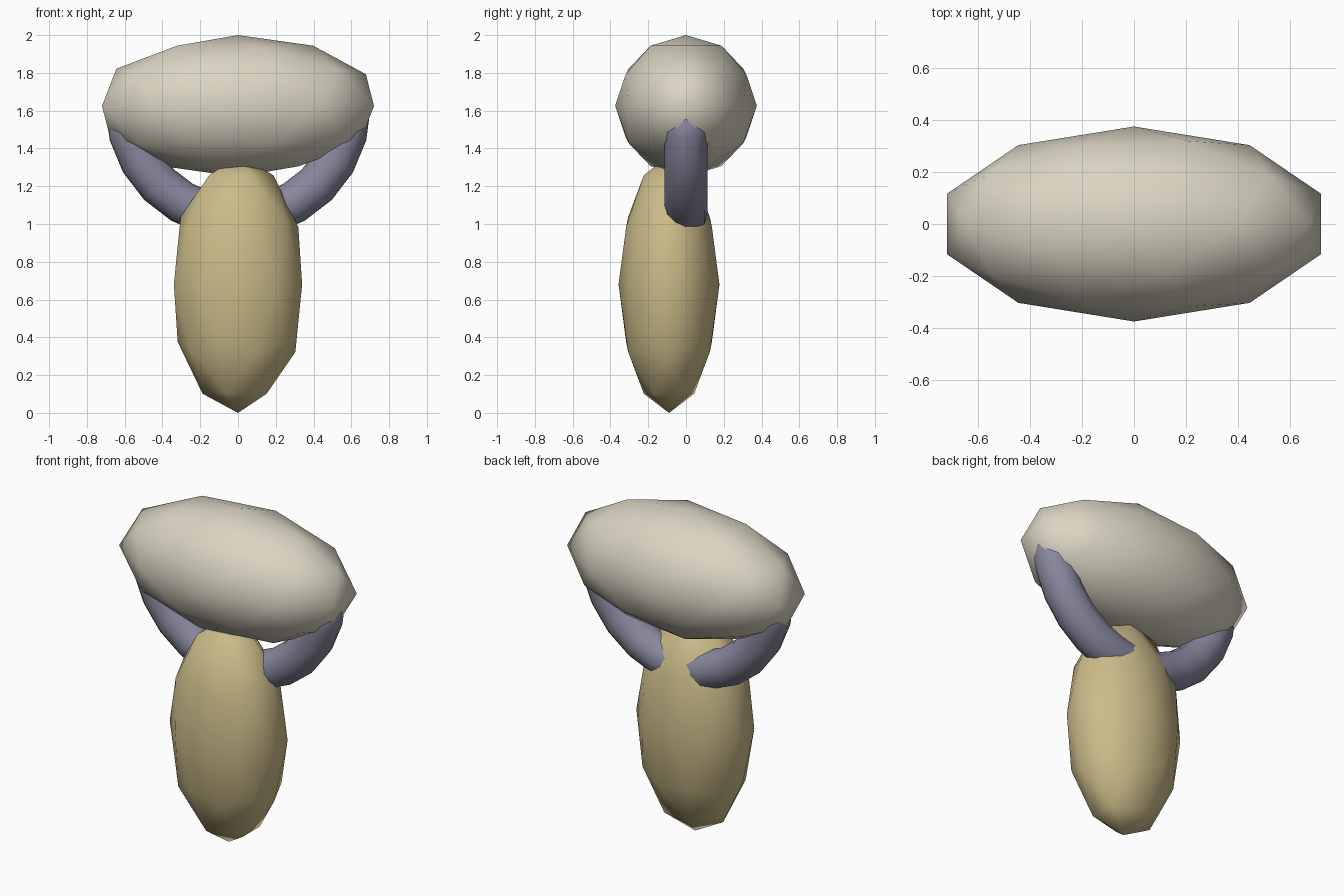
import bpy, bmesh, math

if "Cube" in bpy.data.objects:
    bpy.data.objects.remove(bpy.data.objects["Cube"])


def material(name, rgb):
    m = bpy.data.materials.new(name)
    m.diffuse_color = (*rgb, 1.0)
    m.use_nodes = True
    m.node_tree.nodes["Principled BSDF"].inputs["Base Color"].default_value = m.diffuse_color
    return m


cream = material("cream", (0.70, 0.66, 0.54))
tan = material("tan", (0.60, 0.50, 0.25))
slate = material("slate_violet", (0.25, 0.245, 0.34))


def finish(name, bm, mat, location):
    for f in bm.faces:
        f.smooth = True
    bmesh.ops.recalc_face_normals(bm, faces=bm.faces)
    mesh = bpy.data.meshes.new(name)
    bm.to_mesh(mesh)
    bm.free()
    mesh.materials.append(mat)
    obj = bpy.data.objects.new(name, mesh)
    obj.location = location
    bpy.context.collection.objects.link(obj)


def ellipsoid(name, radii, location, mat):
    bm = bmesh.new()
    bmesh.ops.create_icosphere(bm, subdivisions=2, radius=1)
    bmesh.ops.scale(bm, vec=radii, verts=bm.verts)
    finish(name, bm, mat, location)


def half_ring(name, major, minor, location, mat, steps=12, sides=12):
    """Round tube swept along the lower half of an upright circle."""
    bm = bmesh.new()
    rings = []
    for i in range(steps + 1):
        a = math.pi + math.pi * i / steps
        ring = []
        for j in range(sides):
            b = 2 * math.pi * j / sides
            r = major + minor * math.cos(b)
            ring.append(bm.verts.new((r * math.cos(a), minor * math.sin(b),
                                      r * math.sin(a))))
        rings.append(ring)
    for p, q in zip(rings, rings[1:]):
        for j in range(sides):
            k = (j + 1) % sides
            bm.faces.new((p[j], p[k], q[k], q[j]))
    bm.faces.new(rings[0])
    bm.faces.new(rings[-1])
    finish(name, bm, mat, location)


# Wide head, tall body, and raised arms joining them
ellipsoid("head", (0.757, 0.375, 0.375), (0, 0, 1.625), cream)
ellipsoid("body", (0.357, 0.267, 0.68), (0, -0.09, 0.68), tan)
half_ring("arms", 0.59, 0.113, (0, 0, 1.625), slate)
